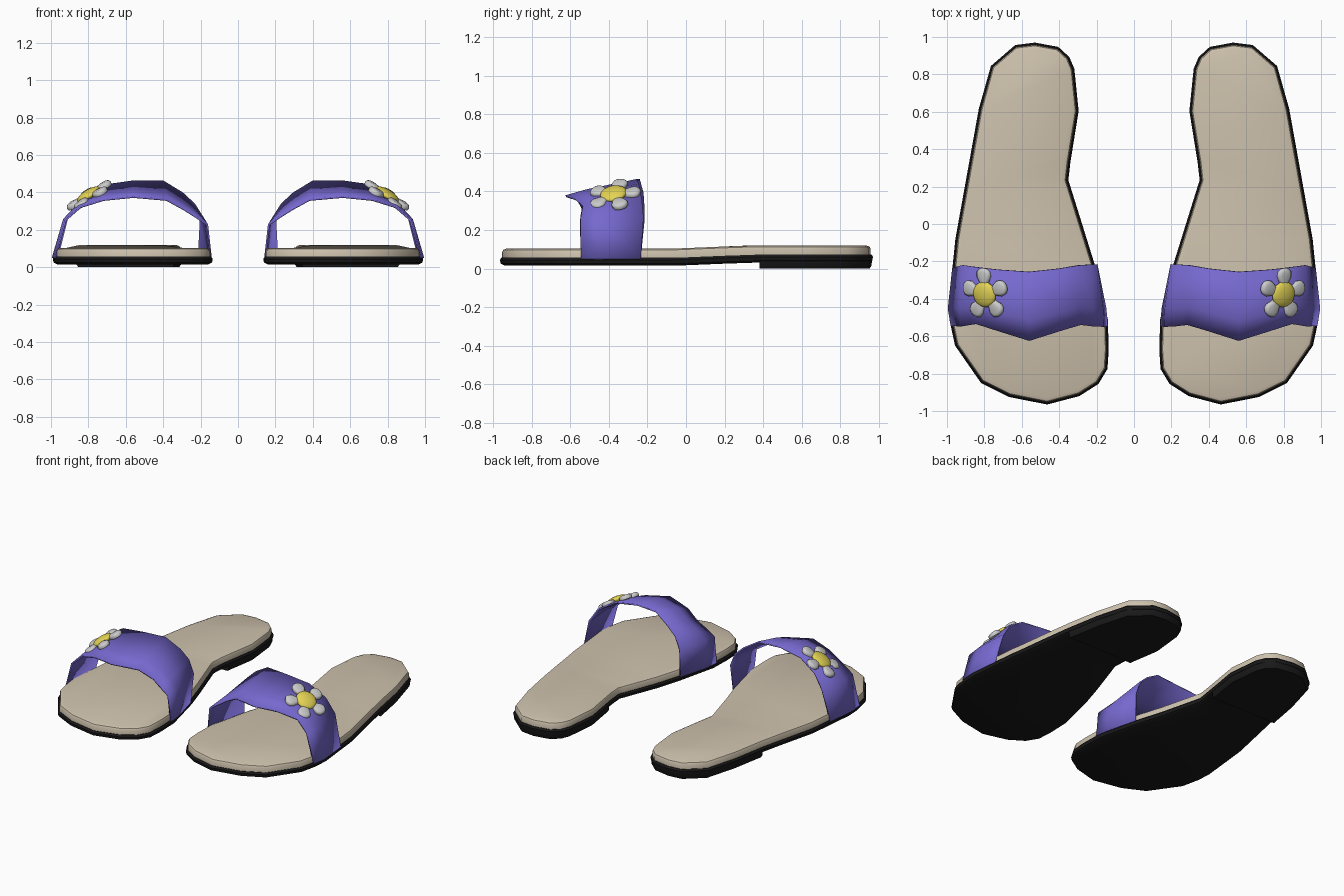
import bpy, bmesh, math
from mathutils import Vector, Matrix

if "Cube" in bpy.data.objects:
    bpy.data.objects.remove(bpy.data.objects["Cube"])

# Plan outline of the right sandal (x, y), mirrored later
OUTLINE = [(.53, .97), (.405, .947), (.346, .893), (.319, .83), (.296, .604), (.34, .33),
           (.351, .235), (.212, -.21), (.14, -.51), (.135, -.67), (.142, -.775), (.19, -.855),
           (.292, -.92), (.464, -.965), (.668, -.925), (.818, -.85), (.957, -.65), (.985, -.52),
           (.99, -.42), (.955, -.08), (.83, .615), (.765, .845), (.635, .957)]


def material(name, rgb):
    m = bpy.data.materials.new(name)
    m.diffuse_color = (*rgb, 1)
    m.use_nodes = True
    m.node_tree.nodes["Principled BSDF"].inputs["Base Color"].default_value = m.diffuse_color
    return m


BLACK = material("black_rubber", (.01, .01, .01))
CREAM = material("cream", (.62, .54, .42))
PURPLE = material("purple", (.18, .14, .62))
SILVER = material("silver", (.55, .55, .55))
YELLOW = material("yellow", (.78, .66, .09))


def finish(bm, name, mat, angle=40):
    """Turn a bmesh into an object mirrored into the left sandal."""
    me = bpy.data.meshes.new(name)
    bm.to_mesh(me)
    bm.free()
    me.materials.append(mat)
    ob = bpy.data.objects.new(name, me)
    bpy.context.collection.objects.link(ob)
    bpy.ops.object.select_all(action='DESELECT')
    ob.select_set(True)
    bpy.context.view_layer.objects.active = ob
    bpy.ops.object.shade_smooth_by_angle(angle=math.radians(angle))
    mod = ob.modifiers.new("pair", 'MIRROR')
    mod.use_mirror_merge = False
    return ob


def inset(points, d):
    """Move a counter-clockwise outline inwards by d."""
    out = []
    n = len(points)
    for i in range(n):
        a, p, b = (Vector(points[k % n]) for k in (i - 1, i, i + 1))
        e, f = (p - a).normalized(), (b - p).normalized()
        nrm = (Vector((-e.y, e.x)) + Vector((-f.y, f.x))).normalized()
        out.append(p + nrm * d)
    return out


def loft(points, layers):
    """Stack inset copies of an outline; layers are (inset, z)."""
    bm = bmesh.new()
    rings = [[bm.verts.new((p[0], p[1], z)) for p in inset(points, d)] for d, z in layers]
    n = len(points)
    for lo, hi in zip(rings, rings[1:]):
        for i in range(n):
            j = (i + 1) % n
            bm.faces.new((lo[i], lo[j], hi[j], hi[i]))
    bm.faces.new(rings[0][::-1])
    bm.faces.new(rings[-1])
    bmesh.ops.recalc_face_normals(bm, faces=bm.faces)
    return bm


def cut(bm, y, **kw):
    return bmesh.ops.bisect_plane(bm, geom=bm.verts[:] + bm.edges[:] + bm.faces[:],
                                  plane_co=(0, y, 0), plane_no=(0, 1, 0), **kw)


def raise_heel(bm, amount):
    """Lift the rear of a sole part along a gentle ramp."""
    for y in (-.05, .2, .37):
        cut(bm, y)
    for v in bm.verts:
        t = min(max((v.co.y + .05) / .42, 0), 1)
        v.co.z += amount * t * t * (3 - 2 * t)


# Outsole
bm = loft(OUTLINE, [(.025, .015), (.004, .025), (0, .045), (.008, .056)])
raise_heel(bm, .016)
finish(bm, "outsole", BLACK)

# Footbed
bm = loft(OUTLINE, [(.012, .05), (.012, .085), (.018, .097), (.036, .104)])
raise_heel(bm, .016)
finish(bm, "footbed", CREAM)

# Heel block, cut straight across at the arch
bm = loft(OUTLINE, [(.018, 0), (.008, .015), (.004, .06)])
res = cut(bm, .38, clear_inner=True)
bmesh.ops.holes_fill(bm, edges=[e for e in res['geom_cut'] if isinstance(e, bmesh.types.BMEdge)])
bmesh.ops.recalc_face_normals(bm, faces=bm.faces)
finish(bm, "heel_block", BLACK, 30)

# Strap: front and back edge curves, with a middle row between them
FRONT = [(.14, -.545, .05), (.16, -.55, .23), (.215, -.548, .268), (.285, -.54, .312),
         (.38, -.568, .364), (.56, -.625, .38), (.72, -.575, .364), (.845, -.535, .325),
         (.925, -.548, .255), (.98, -.545, .05)]
BACK = [(.205, -.235, .05), (.195, -.215, .25), (.23, -.217, .34), (.295, -.222, .4),
        (.40, -.24, .464), (.56, -.257, .464), (.73, -.245, .44), (.853, -.23, .364),
        (.918, -.22, .265), (.972, -.235, .05)]
bm = bmesh.new()
rows = []
for i, (f, b) in enumerate(zip(FRONT, BACK)):
    f, b = Vector(f), Vector(b)
    m = f.lerp(b, .3)
    m.x += (-.012, -.006, 0, 0, 0, 0, 0, .006, .012, .018)[i]
    m.z += .006 if 1 < i < 8 else 0
    rows.append([bm.verts.new(p) for p in (f, m, b)])
for r, s in zip(rows, rows[1:]):
    for k in range(2):
        bm.faces.new((r[k], s[k], s[k + 1], r[k + 1]))
strap = finish(bm, "strap", PURPLE, 35)
sol = strap.modifiers.new("thickness", 'SOLIDIFY')
sol.thickness = .01

# Flower placement: tilted to lie on the outer side of the strap
normal = Vector((.62, -.2, 1)).normalized()
side = Vector((0, 1, 0)).cross(normal).normalized()
up = normal.cross(side)
PLACE = Matrix.Translation((.795, -.375, .382)) @ Matrix((side, up, normal)).transposed().to_4x4()

# Petals
PETAL = [(.04, -.018), (.095, -.043), (.122, -.04), (.138, -.022), (.143, 0),
         (.138, .022), (.122, .04), (.095, .043), (.04, .018)]
for k in range(5):
    bm = loft(PETAL, [(.004, -.014), (0, .002), (.008, .012), (.018, .016)])
    turn = Matrix.Rotation(math.radians(90 + 72 * k), 4, 'Z')
    bmesh.ops.transform(bm, matrix=PLACE @ turn, verts=bm.verts)
    finish(bm, f"petal_{k + 1}", SILVER, 60)

# Flower centre, a flattened dome
bm = bmesh.new()
bmesh.ops.create_uvsphere(bm, u_segments=16, v_segments=10, radius=1,
                          matrix=PLACE @ Matrix.Translation((0, 0, .008)) @ Matrix.Diagonal((.07, .07, .024, 1)))
finish(bm, "flower_centre", YELLOW, 60)
